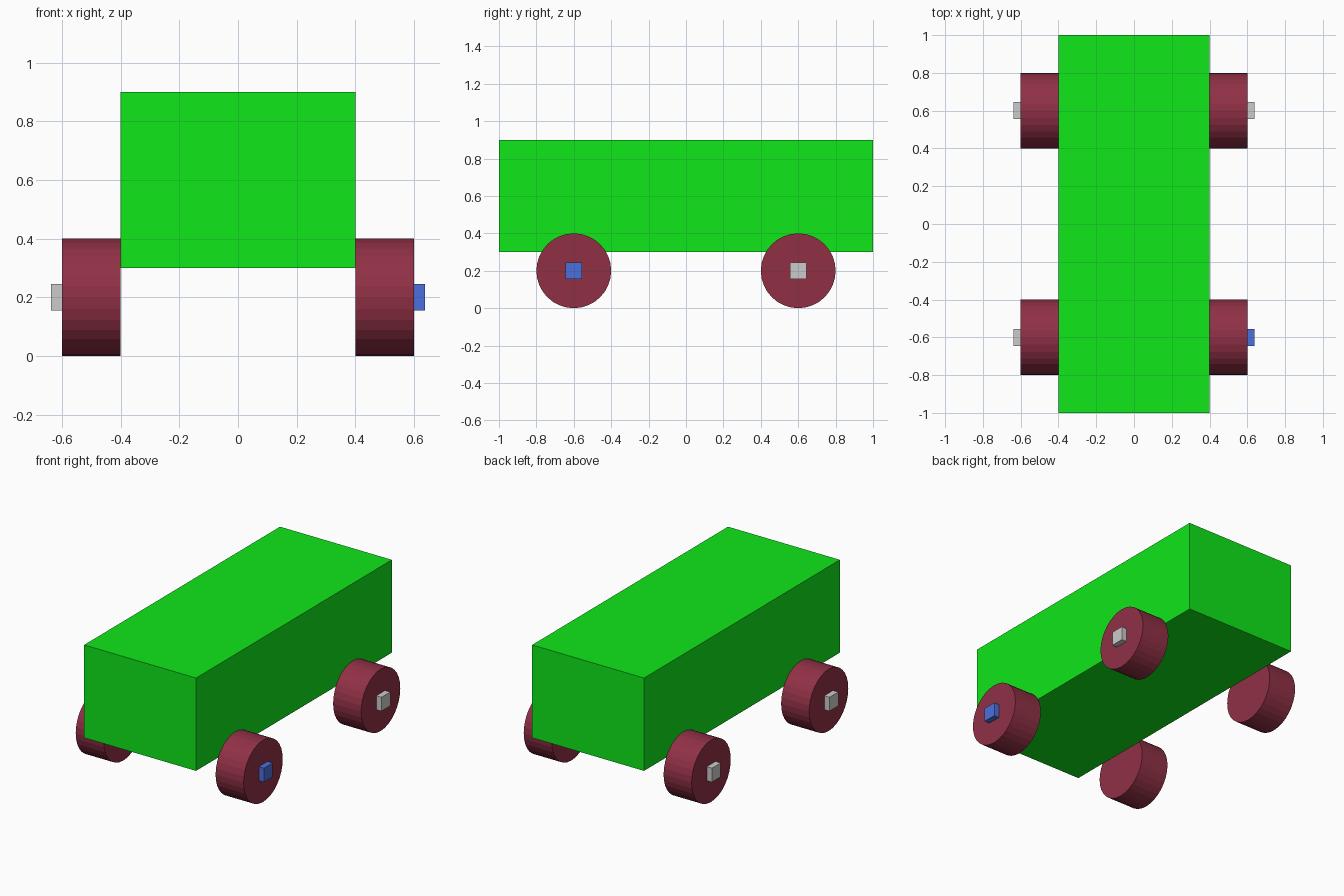
import bpy
from math import pi

if "Cube" in bpy.data.objects:
    bpy.data.objects.remove(bpy.data.objects["Cube"])


def material(name, rgb):
    mat = bpy.data.materials.new(name)
    mat.diffuse_color = (*rgb, 1)
    mat.use_nodes = True
    mat.node_tree.nodes["Principled BSDF"].inputs["Base Color"].default_value = mat.diffuse_color
    return mat


def box(name, location, size, mat=None):
    bpy.ops.mesh.primitive_cube_add(size=1, location=location)
    obj = bpy.context.object
    obj.name = name
    obj.scale = size
    if mat:
        obj.data.materials.append(mat)
    return obj


green = material("body_green", (0.005, 0.8, 0.01))
maroon = material("wheel_maroon", (0.28, 0.03, 0.06))
blue = material("hub_blue", (0.07, 0.16, 0.72))

# Body
box("body", (0, 0, 0.6), (0.8, 2.0, 0.6), green)

# Wheels with square hubs; only the front right hub is blue
for side, sx in (("left", -1), ("right", 1)):
    for end, sy in (("front", -1), ("back", 1)):
        bpy.ops.mesh.primitive_cylinder_add(
            vertices=32, radius=0.2, depth=0.2,
            location=(sx * 0.5, sy * 0.6, 0.2), rotation=(0, pi / 2, 0))
        wheel = bpy.context.object
        wheel.name = f"wheel_{end}_{side}"
        wheel.data.materials.append(maroon)
        is_blue = (side, end) == ("right", "front")
        box(f"hub_{end}_{side}", (sx * 0.592, sy * 0.6, 0.2),
            (0.09, 0.09, 0.09), blue if is_blue else None)
